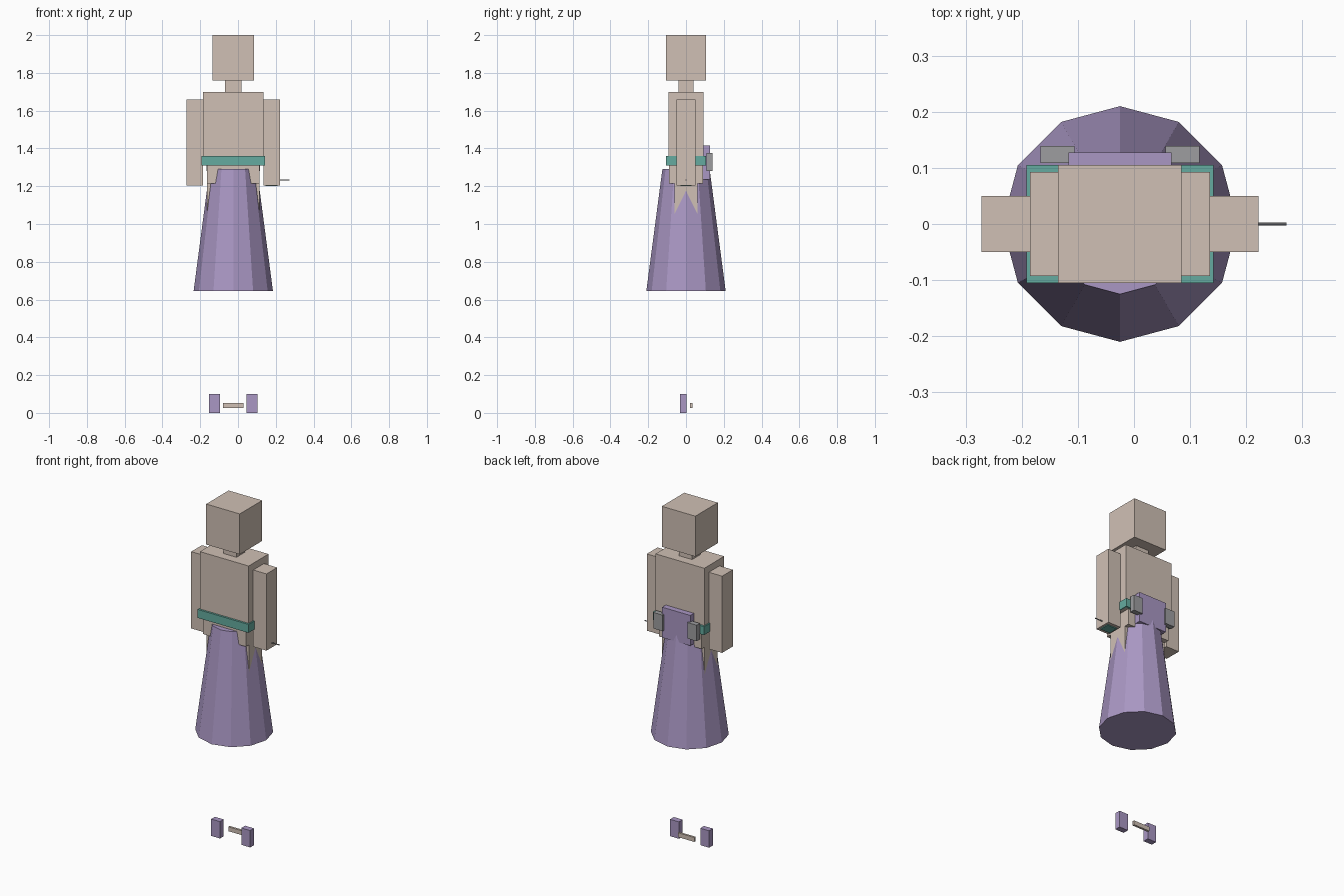
import bpy
import math

cube = bpy.data.objects.get("Cube")
if cube:
    bpy.data.objects.remove(cube, do_unlink=True)


def material(name, colour):
    m = bpy.data.materials.new(name)
    m.use_nodes = True
    m.diffuse_color = (*colour, 1)
    m.node_tree.nodes["Principled BSDF"].inputs["Base Color"].default_value = (*colour, 1)
    return m


beige = material("beige", (0.63, 0.53, 0.46))
purple = material("purple", (0.40, 0.31, 0.55))
teal = material("teal", (0.13, 0.41, 0.35))
grey = material("grey", (0.34, 0.34, 0.35))

MID = -0.025  # centre line of the body


def box(name, mat, x, y, z):
    """Box from (min, max) pairs, x measured from the body's centre line."""
    bpy.ops.mesh.primitive_cube_add(
        size=1, location=(MID + sum(x) / 2, sum(y) / 2, sum(z) / 2))
    ob = bpy.context.object
    ob.name = name
    ob.scale = [b - a for a, b in (x, y, z)]
    bpy.ops.object.transform_apply(location=False, rotation=False, scale=True)
    ob.data.materials.append(mat)
    return ob


def pair(name, mat, x, y, z):
    """The same box on both sides of the body."""
    box("left_" + name, mat, x, y, z)
    box("right_" + name, mat, (-x[1], -x[0]), y, z)


# Body
box("head", beige, (-0.11, 0.11), (-0.105, 0.105), (1.76, 2.0))
box("neck", beige, (-0.043, 0.043), (-0.04, 0.04), (1.69, 1.77))
box("torso", beige, (-0.16, 0.16), (-0.093, 0.093), (1.31, 1.70))
box("hips", beige, (-0.14, 0.14), (-0.09, 0.09), (1.215, 1.32))
pair("arm", beige, (0.16, 0.247), (-0.05, 0.05), (1.205, 1.66))
pair("leg", beige, (0.02, 0.14), (-0.06, 0.06), (0.8, 1.22))

# Twelve-sided skirt
bpy.ops.mesh.primitive_cone_add(vertices=12, radius1=0.21, radius2=0.125,
                                depth=0.645, location=(MID, 0, 0.9675))
skirt = bpy.context.object
skirt.name = "skirt"
skirt.data.materials.append(purple)

# Belt, back pack and its side pouches
box("belt", teal, (-0.167, 0.167), (-0.105, 0.105), (1.31, 1.36))
box("back_pack", purple, (-0.092, 0.092), (0.09, 0.127), (1.235, 1.415))
pair("pouch", grey, (0.081, 0.142), (0.109, 0.139), (1.28, 1.375))

# Palm plate and small rod in the left hand
box("palm_plate", teal, (0.17, 0.235), (-0.03, 0.03), (1.2, 1.207))
bpy.ops.mesh.primitive_cylinder_add(vertices=8, radius=0.003, depth=0.1,
                                    location=(0.222, 0, 1.233),
                                    rotation=(0, math.pi / 2, 0))
rod = bpy.context.object
rod.name = "rod"
rod.data.materials.append(grey)

# Feet pieces below the skirt
pair("foot", purple, (0.07, 0.128), (-0.033, 0.002), (0, 0.10))
box("foot_bar", beige, (-0.054, 0.054), (0.022, 0.035), (0.027, 0.053))
